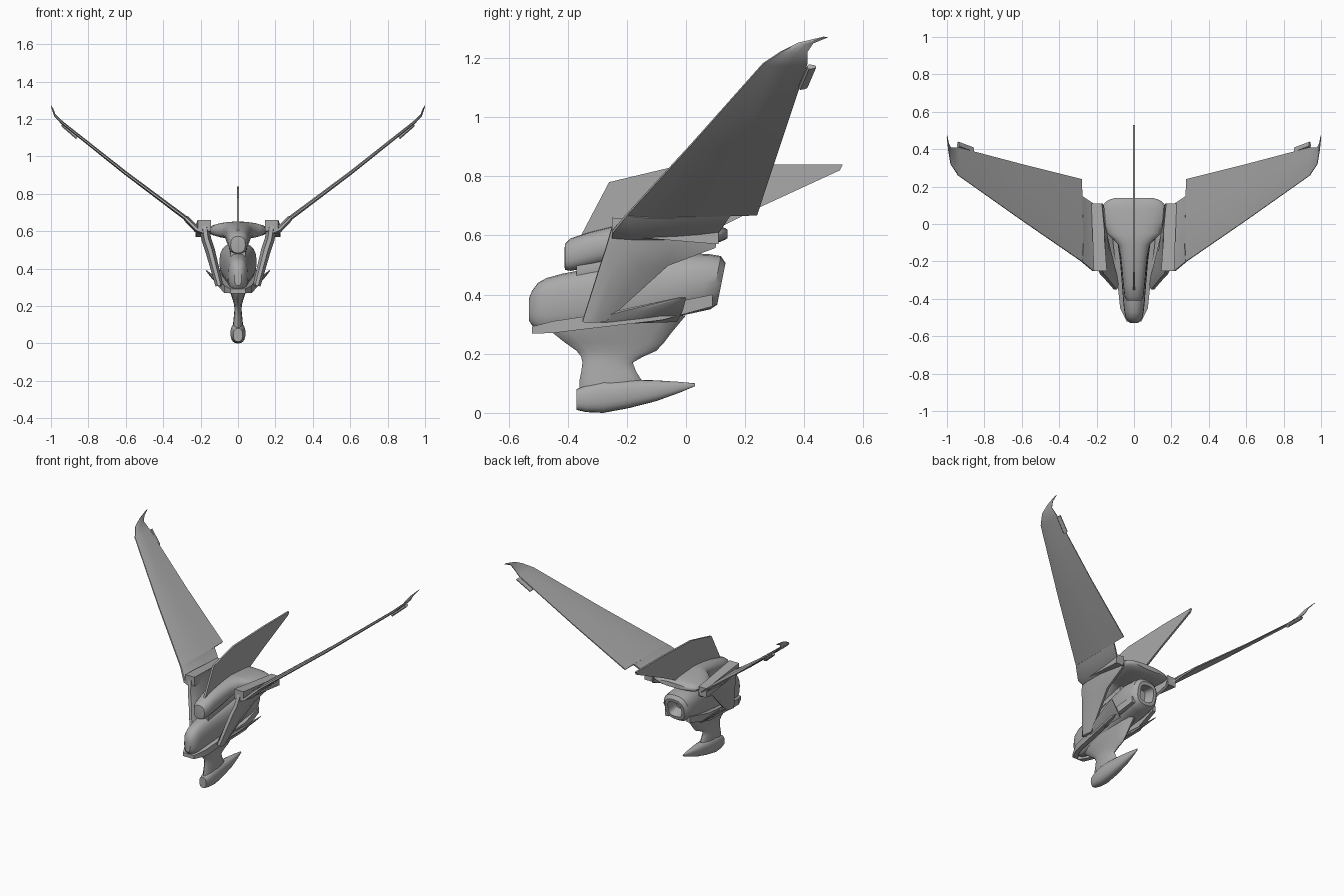
import bpy, bmesh, math
from mathutils import Vector

cube = bpy.data.objects.get("Cube")
if cube:
    bpy.data.objects.remove(cube, do_unlink=True)

grey = bpy.data.materials.new("hull_grey")
grey.use_nodes = True
colour = (.4, .4, .4, 1)
grey.diffuse_color = colour
grey.node_tree.nodes["Principled BSDF"].inputs["Base Color"].default_value = colour


def between(rings):
    """Add a ring on the smooth curve between each pair of rings."""
    last = len(rings) - 1
    result = [rings[0]]
    for i in range(last):
        before, after = rings[max(i - 1, 0)], rings[min(i + 2, last)]
        near, far = rings[i], rings[i + 1]
        result.append([(b + c) * 9 / 16 - (a + d) / 16
                       for a, b, c, d in zip(before, near, far, after)])
        result.append(far)
    return result


def loft(name, rings, mirror=False, smooth=False, nozzle=False):
    """Skin a list of point rings, cap both ends and hollow the last one if asked."""
    if smooth:
        rings = between(rings)
    bm = bmesh.new()
    loops = [[bm.verts.new(point) for point in ring] for ring in rings]
    for a, b in zip(loops, loops[1:]):
        for i in range(len(a)):
            bm.faces.new((a[i - 1], a[i], b[i], b[i - 1]))
    bm.faces.new(loops[0])
    rear = bm.faces.new(loops[-1])
    bmesh.ops.recalc_face_normals(bm, faces=bm.faces)
    if nozzle:
        for width, depth in ((.02, .02), (.02, 0), (.01, -.07)):
            bmesh.ops.inset_region(bm, faces=[rear], thickness=width, depth=depth)
    mesh = bpy.data.meshes.new(name)
    bm.to_mesh(mesh)
    bm.free()
    mesh.materials.append(grey)
    obj = bpy.data.objects.new(name, mesh)
    bpy.context.collection.objects.link(obj)
    if mirror:
        obj.modifiers.new("Mirror", "MIRROR")
    for other in bpy.context.selected_objects:
        other.select_set(False)
    obj.select_set(True)
    bpy.context.view_layer.objects.active = obj
    bpy.ops.object.shade_smooth_by_angle(angle=math.radians(35))


def oval(y, half, low, high, tilt=0):
    """Rounded cross-section facing along y, optionally leaning back."""
    ring = []
    for i in range(20):
        angle = math.tau * i / 20
        c, s = math.cos(angle), math.sin(angle)
        across = math.copysign(abs(c) ** .8, c) * half
        rise = math.copysign(abs(s) ** .8, s) * (high - low) / 2
        ring.append(Vector((across, y + tilt * rise, (low + high) / 2 + rise)))
    return ring


def ellipse(z, front, back, half):
    """Level cross-section of the keel."""
    angles = [math.tau * i / 16 for i in range(16)]
    middle, reach = (front + back) / 2, (back - front) / 2
    return [Vector((half * math.sin(a), middle - reach * math.cos(a), z)) for a in angles]


def blade(x, z, front, back, thick, normal=(-.6, 0, .8)):
    """Thin wing cross-section running along y."""
    outline = [(0, .4), (.2, 1), (.6, .8), (1, .3)]
    outline += [(t, -h) for t, h in reversed(outline)]
    offset = Vector(normal) * thick / 2
    return [Vector((x, front + t * (back - front), z)) + offset * h for t, h in outline]


def box(x, y, z, half, tall):
    """Rectangular cross-section facing along y."""
    corners = ((-1, -1), (1, -1), (1, 1), (-1, 1))
    return [Vector((x + half * a, y, z + tall * b)) for a, b in corners]


# Wings with upturned tips
loft("wing", [
    blade(x=.28, z=.67, front=-.2, back=.24, thick=.024),
    blade(x=.6, z=.91, front=.02, back=.32, thick=.02),
    blade(x=.94, z=1.18, front=.26, back=.41, thick=.016),
    blade(x=.98, z=1.22, front=.32, back=.41, thick=.012),
    blade(x=.99, z=1.25, front=.38, back=.43, thick=.01),
    blade(x=1, z=1.27, front=.46, back=.48, thick=.004),
], mirror=True)

# Wing root panels
loft("wing_root", [
    blade(x=.17, z=.59, front=-.25, back=.11, thick=.035),
    blade(x=.22, z=.61, front=-.25, back=.11, thick=.035),
    blade(x=.28, z=.67, front=-.2, back=.15, thick=.03),
], mirror=True)

# Small pods under the wing tips
loft("wingtip_pod", [
    blade(x=.86, z=1.1, front=.38, back=.41, thick=.02),
    blade(x=.94, z=1.17, front=.41, back=.44, thick=.02),
], mirror=True)

# Tapering struts from the wing roots down to the nose
outward = (1, 0, -.3)
loft("side_strut", [
    blade(x=.18, z=.63, front=-.25, back=.11, thick=.055, normal=outward),
    blade(x=.17, z=.56, front=-.27, back=.1, thick=.05, normal=outward),
    blade(x=.15, z=.5, front=-.29, back=-.06, thick=.05, normal=outward),
    blade(x=.1, z=.31, front=-.35, back=-.27, thick=.04, normal=outward),
], mirror=True)

# Long housings on top of the struts
loft("root_housing", [
    box(x=.18, y=-.25, z=.63, half=.035, tall=.03),
    box(x=.2, y=.11, z=.6, half=.028, tall=.03),
], mirror=True)

# Rails along the lower hull
loft("hull_rail", [
    box(x=.02, y=-.52, z=.28, half=.02, tall=.012),
    box(x=.06, y=-.45, z=.29, half=.014, tall=.02),
    box(x=.1, y=-.08, z=.34, half=.014, tall=.026),
    box(x=.08, y=.09, z=.38, half=.012, tall=.02),
], mirror=True)

# Swept side fins
slanted = (-.7, 0, .7)
loft("side_fin", [
    blade(x=.08, z=.31, front=-.35, back=-.03, thick=.025, normal=slanted),
    blade(x=.13, z=.35, front=-.2, back=-.01, thick=.02, normal=slanted),
    blade(x=.17, z=.39, front=-.02, back=0, thick=.006, normal=slanted),
], mirror=True)

# Upper hull, broad at the back
loft("upper_hull", [
    oval(y=-.41, half=.03, low=.49, high=.56),
    oval(y=-.39, half=.05, low=.48, high=.59),
    oval(y=-.25, half=.065, low=.51, high=.63),
    oval(y=-.11, half=.085, low=.55, high=.65),
    oval(y=-.05, half=.145, low=.56, high=.65),
    oval(y=.08, half=.165, low=.57, high=.64),
    oval(y=.12, half=.15, low=.58, high=.63),
    oval(y=.14, half=.1, low=.59, high=.62),
], smooth=True)

# Lower hull with a hollow nozzle at the back
loft("lower_hull", [
    oval(y=-.53, half=.02, low=.31, high=.39),
    oval(y=-.5, half=.045, low=.28, high=.44),
    oval(y=-.42, half=.057, low=.27, high=.47),
    oval(y=-.2, half=.075, low=.29, high=.51),
    oval(y=0, half=.1, low=.33, high=.54, tilt=.1),
    oval(y=.1, half=.09, low=.35, high=.53, tilt=.2),
], smooth=True, nozzle=True)

# Neck joining the two hulls
loft("hull_neck", [
    oval(y=-.37, half=.04, low=.42, high=.54),
    oval(y=-.07, half=.05, low=.46, high=.58),
])

# Keel below the nose
loft("keel", [
    ellipse(z=.05, front=-.36, back=-.16, half=.03),
    ellipse(z=.11, front=-.36, back=-.15, half=.026),
    ellipse(z=.17, front=-.35, back=-.18, half=.02),
    ellipse(z=.21, front=-.37, back=-.1, half=.022),
    ellipse(z=.27, front=-.45, back=-.05, half=.04),
    ellipse(z=.33, front=-.46, back=0, half=.055),
], smooth=True)

# Pointed foot of the keel
loft("keel_foot", [
    oval(y=-.37, half=.025, low=.01, high=.08),
    oval(y=-.28, half=.04, low=0, high=.11),
    oval(y=-.1, half=.028, low=.04, high=.11),
    oval(y=.03, half=.003, low=.09, high=.1),
], smooth=True)

# Dorsal fin, swept back to a point
profile = [(-.36, .59), (-.26, .78), (-.05, .83), (.28, .84),
           (.53, .84), (.52, .82), (.26, .7), (.1, .62)]
loft("dorsal_fin", [[Vector((x, y, z)) for y, z in profile] for x in (-.006, .006)])
